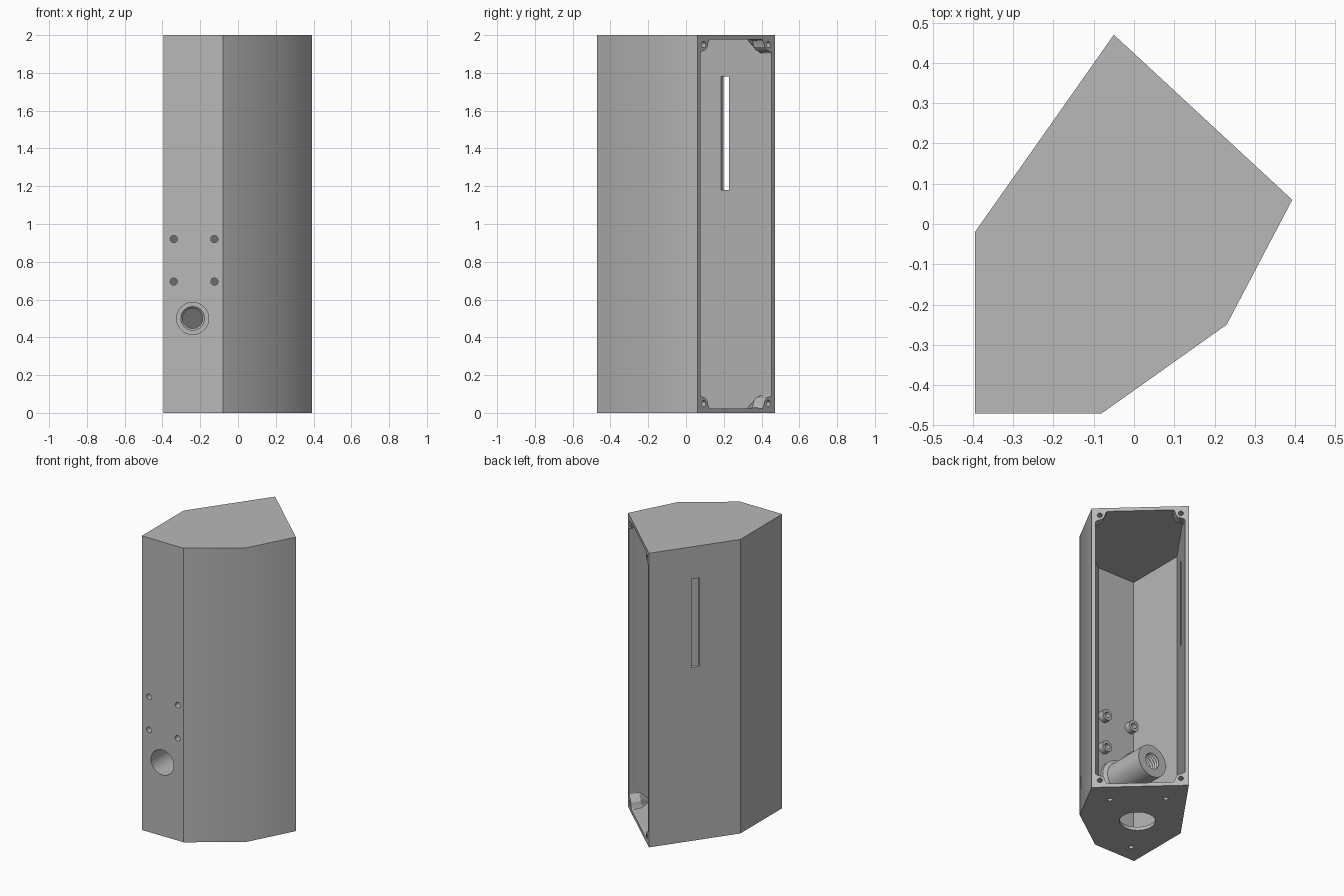
import bpy, bmesh, math
from mathutils import Vector, Matrix

cube = bpy.data.objects.get("Cube")
if cube:
    bpy.data.objects.remove(cube, do_unlink=True)

HEIGHT, WALL = 2.0, 0.024
# Outline, anticlockwise; the side from D to E is open
A, B, C, D, E, F = OUTLINE = [Vector(p) for p in (
    (-0.395, -0.47), (-0.08, -0.47), (0.23, -0.25),
    (0.393, 0.06), (-0.05, 0.47), (-0.395, -0.02))]

grey = bpy.data.materials.new("matte grey")
grey.use_nodes = True
grey.diffuse_color = (0.48, 0.48, 0.48, 1)
grey.node_tree.nodes["Principled BSDF"].inputs["Base Color"].default_value = grey.diffuse_color


def finish(bm, name):
    bmesh.ops.recalc_face_normals(bm, faces=bm.faces)
    mesh = bpy.data.meshes.new(name)
    bm.to_mesh(mesh)
    bm.free()
    mesh.materials.append(grey)
    obj = bpy.data.objects.new(name, mesh)
    bpy.context.collection.objects.link(obj)
    return obj


def loft(rings, name):
    """Skin equal rings of points and cap both ends."""
    bm = bmesh.new()
    loops = [[bm.verts.new(p) for p in ring] for ring in rings]
    for low, high in zip(loops, loops[1:]):
        for i in range(len(low)):
            j = (i + 1) % len(low)
            bm.faces.new((low[i], low[j], high[j], high[i]))
    bm.faces.new(loops[0])
    bm.faces.new(loops[-1])
    return finish(bm, name)


def prism(points, z0, z1, name):
    return loft([[(p.x, p.y, z) for p in points] for z in (z0, z1)], name)


def rod(centre, axis, radius, length, name, sides=32):
    bm = bmesh.new()
    turn = Vector(axis).to_track_quat('Z', 'Y').to_matrix().to_4x4()
    bmesh.ops.create_cone(bm, cap_ends=True, segments=sides, radius1=radius, radius2=radius,
                          depth=length, matrix=Matrix.Translation(centre) @ turn)
    return finish(bm, name)


def lathe(profile, x, z, name):
    """Turn a closed (radius, y) profile about an axis along y."""
    bm = bmesh.new()
    vs = [bm.verts.new((x + r, y, z)) for r, y in profile]
    es = [bm.edges.new((v, vs[(i + 1) % len(vs)])) for i, v in enumerate(vs)]
    bmesh.ops.spin(bm, geom=vs + es, cent=(x, 0, z), axis=(0, 1, 0),
                   angle=math.tau, steps=48, use_merge=False)
    bmesh.ops.remove_doubles(bm, verts=bm.verts, dist=0.0001)
    return finish(bm, name)


def cut(obj, cutters):
    """Subtract each cutter, then discard it."""
    for c in cutters:
        c.hide_render = True
        mod = obj.modifiers.new("cut", 'BOOLEAN')
        mod.operation, mod.solver, mod.object = 'DIFFERENCE', 'EXACT', c
    bpy.context.view_layer.update()
    mesh = bpy.data.meshes.new_from_object(obj.evaluated_get(bpy.context.evaluated_depsgraph_get()))
    obj.modifiers.clear()
    obj.data = mesh
    for c in cutters:
        bpy.data.objects.remove(c, do_unlink=True)


def inset(points, amounts):
    """Move each side inward by its amount and intersect neighbours."""
    lines = []
    for i, p in enumerate(points):
        d = (points[(i + 1) % len(points)] - p).normalized()
        lines.append((p + Vector((-d.y, d.x)) * amounts[i], d))
    result = []
    for i, (p, d) in enumerate(lines):
        q, e = lines[i - 1]
        result.append(q + e * ((p - q).cross(d) / e.cross(d)))
    return result


parts = []

# Casing: hollow prism with one open side
casing = prism(OUTLINE, 0, HEIGHT, "casing")
cavity = prism(inset(OUTLINE, [WALL, WALL, WALL, -0.06, WALL, WALL]), WALL, HEIGHT - WALL, "cavity")

# Slot through the back wall
along = (F - E).normalized()
mid = E.lerp(F, 0.51)
out = Vector((along.y, -along.x))
corners = [mid + along * u + out * v for u, v in
           ((-0.026, -0.06), (0.026, -0.06), (0.026, 0.06), (-0.026, 0.06))]
slot = prism(corners, 1.18, 1.78, "slot")

# Holes in the front wall and floor
PORT_X, PORT_Z = -0.24, 0.5
mounts = [(x, z) for x in (-0.34, -0.125) for z in (0.695, 0.92)]
holes = [rod((PORT_X, -0.47, PORT_Z), (0, 1, 0), 0.085, 0.1, "port", 48)]
holes += [rod((x, -0.47, z), (0, 1, 0), 0.019, 0.1, "mount_hole") for x, z in mounts]
holes.append(rod((-0.094, -0.079, 0), (0, 0, 1), 0.112, 0.1, "floor_port", 48))
holes += [rod((x, y, 0), (0, 0, 1), 0.016, 0.1, "floor_hole")
          for x, y in ((0.21, 0.018), (-0.047, 0.25), (-0.27, -0.35))]
cut(casing, [cavity, slot] + holes)
parts.append(casing)

# Threaded tube behind the front port
thread = [(0.063 if i % 2 == 0 else 0.053, -0.24 + 0.01 * i) for i in range(14)]
inner = -0.47 + WALL - 0.001
parts.append(lathe([(0.085, inner), (0.085, -0.24)] + thread +
                   [(0.11, -0.11), (0.11, -0.41), (0.135, -0.425), (0.135, inner)],
                   PORT_X, PORT_Z, "threaded_tube"))

# Small hollow mounts above the tube
for x, z in mounts:
    parts.append(lathe([(0.019, inner), (0.019, -0.405), (0.038, -0.405), (0.038, inner)],
                       x, z, "front_mount"))

# Screw blocks in the four corners of the open side, tapering inward
SECTION = ((0.02, 0.02), (0.105, 0.02), (0.092, 0.028), (0.084, 0.045), (0.08, 0.062),
           (0.062, 0.08), (0.045, 0.084), (0.028, 0.092), (0.02, 0.105))
rim = (E - D).normalized()
normal = Vector((rim.y, -rim.x, 0))
for corner, side, wall_end in ((D, rim, C), (E, -rim, F)):
    inward = (wall_end - corner).normalized().to_3d()
    for base, up in ((0, 1), (HEIGHT, -1)):
        origin = Vector((corner.x, corner.y, base))

        def ring(depth, scale):
            return [origin + inward * depth
                    + side.to_3d() * (0.02 + (u - 0.02) * scale)
                    + Vector((0, 0, up * (0.02 + (v - 0.02) * scale))) for u, v in SECTION]

        block = loft([ring(0, 1), ring(0.07, 1), ring(0.16, 0.05)], "screw_block")
        centre = origin + side.to_3d() * 0.05 + Vector((0, 0, up * 0.05))
        cut(block, [rod(centre, normal, 0.016, 0.12, "screw_hole", 24)])
        parts.append(block)

# Smooth the round parts, keep edges sharp
bpy.ops.object.select_all(action='DESELECT')
for obj in parts:
    obj.select_set(True)
bpy.context.view_layer.objects.active = casing
bpy.ops.object.shade_smooth_by_angle(angle=math.radians(30))
